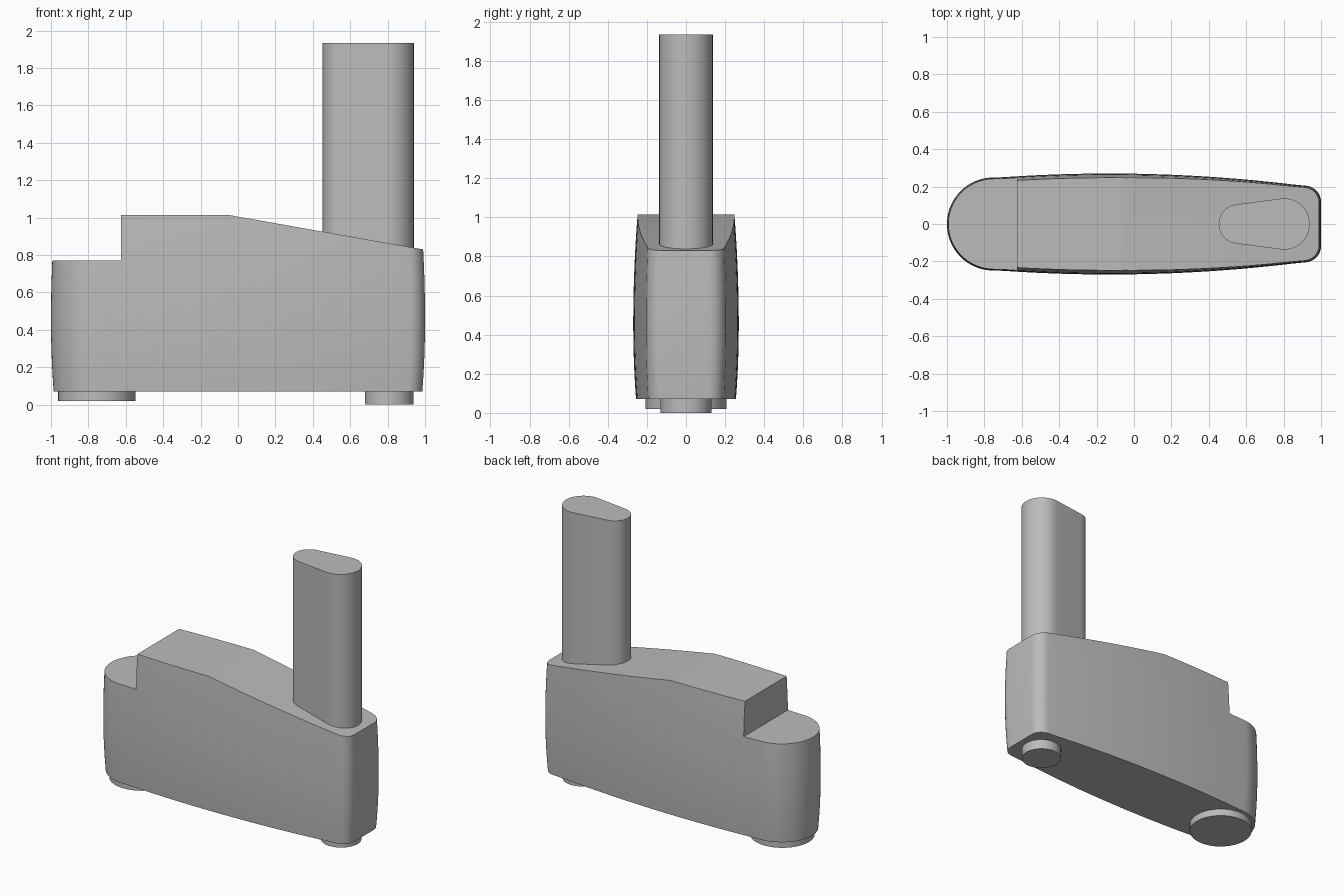
import bpy
from math import sin, cos, radians

# Remove the default cube
if "Cube" in bpy.data.objects:
    bpy.data.objects.remove(bpy.data.objects["Cube"], do_unlink=True)

grey = bpy.data.materials.new("plain grey")
grey.use_nodes = True
colour = (0.5, 0.5, 0.5, 1)
grey.diffuse_color = colour
grey.node_tree.nodes["Principled BSDF"].inputs["Base Color"].default_value = colour


def loft(name, rings):
    """Closed solid through a stack of rings with equal point counts."""
    n = len(rings[0])
    verts = [p for ring in rings for p in ring]
    faces = [tuple(reversed(range(n))), tuple(range(len(verts) - n, len(verts)))]
    for r in range(len(rings) - 1):
        for i in range(n):
            a, b = r * n + i, r * n + (i + 1) % n
            faces.append((a, b, b + n, a + n))
    mesh = bpy.data.meshes.new(name)
    mesh.from_pydata(verts, [], faces)
    mesh.materials.append(grey)
    obj = bpy.data.objects.new(name, mesh)
    bpy.context.collection.objects.link(obj)
    return obj


def select(obj):
    bpy.ops.object.select_all(action='DESELECT')
    obj.select_set(True)
    bpy.context.view_layer.objects.active = obj


def smooth(obj):
    select(obj)
    bpy.ops.object.shade_smooth_by_angle(angle=radians(30))


def arc(cx, cy, r, start, end, steps):
    angles = [radians(start + (end - start) * i / steps) for i in range(steps + 1)]
    return [(cx + r * cos(a), cy + r * sin(a)) for a in angles]


def prism(name, outline, z0, z1):
    obj = loft(name, [[(x, y, z) for x, y in outline] for z in (z0, z1)])
    smooth(obj)
    return obj


# Plan of the body: rounded corner, gently bowed side, round end, mirrored in y
half = arc(0.913, 0.118, 0.087, 0, 83, 10)
for i in range(1, 24):
    x = 0.92 - i * 1.69 / 24
    half.append((x, 0.27 - 0.061 * (x + 0.13) ** 2))
half += arc(-0.751, 0, 0.249, 95, 180, 20)
plan = half + [(x, -y) for x, y in reversed(half[:-1])]

# Slightly barrelled body
rings = []
for i in range(15):
    z = 0.07 + i * 0.075
    inset = (0.1 if z < 0.45 else 0.07) * (z - 0.45) ** 2
    rings.append([(x * (1 - inset), y * (1 - inset / 0.27), z) for x, y in plan])
body = loft("body", rings)

# Side profile trims the step and the sloping top
profile = [(-1.2, -0.2), (1.2, -0.2), (1.2, 0.793), (-0.055, 1.015),
           (-0.625, 1.015), (-0.625, 0.77), (-1.2, 0.77)]
trimmer = loft("trimmer", [[(x, y, z) for x, z in profile] for y in (0.5, -0.5)])
trimmer.hide_render = True
select(body)
trim = body.modifiers.new("trim", 'BOOLEAN')
trim.operation = 'INTERSECT'
trim.solver = 'EXACT'
trim.object = trimmer
bpy.ops.object.modifier_apply(modifier=trim.name)
bpy.data.objects.remove(trimmer, do_unlink=True)
smooth(body)

# Tapered upright post
post_plan = arc(0.803, 0, 0.137, -97, 97, 24) + arc(0.558, 0, 0.105, 97, 263, 24)
prism("post", post_plan, 0.8, 1.935)

# Round feet
prism("large_foot", arc(-0.755, 0, 0.207, 0, 352.5, 47), 0.02, 0.09)
prism("small_foot", arc(0.808, 0, 0.13, 0, 352.5, 47), 0, 0.09)
